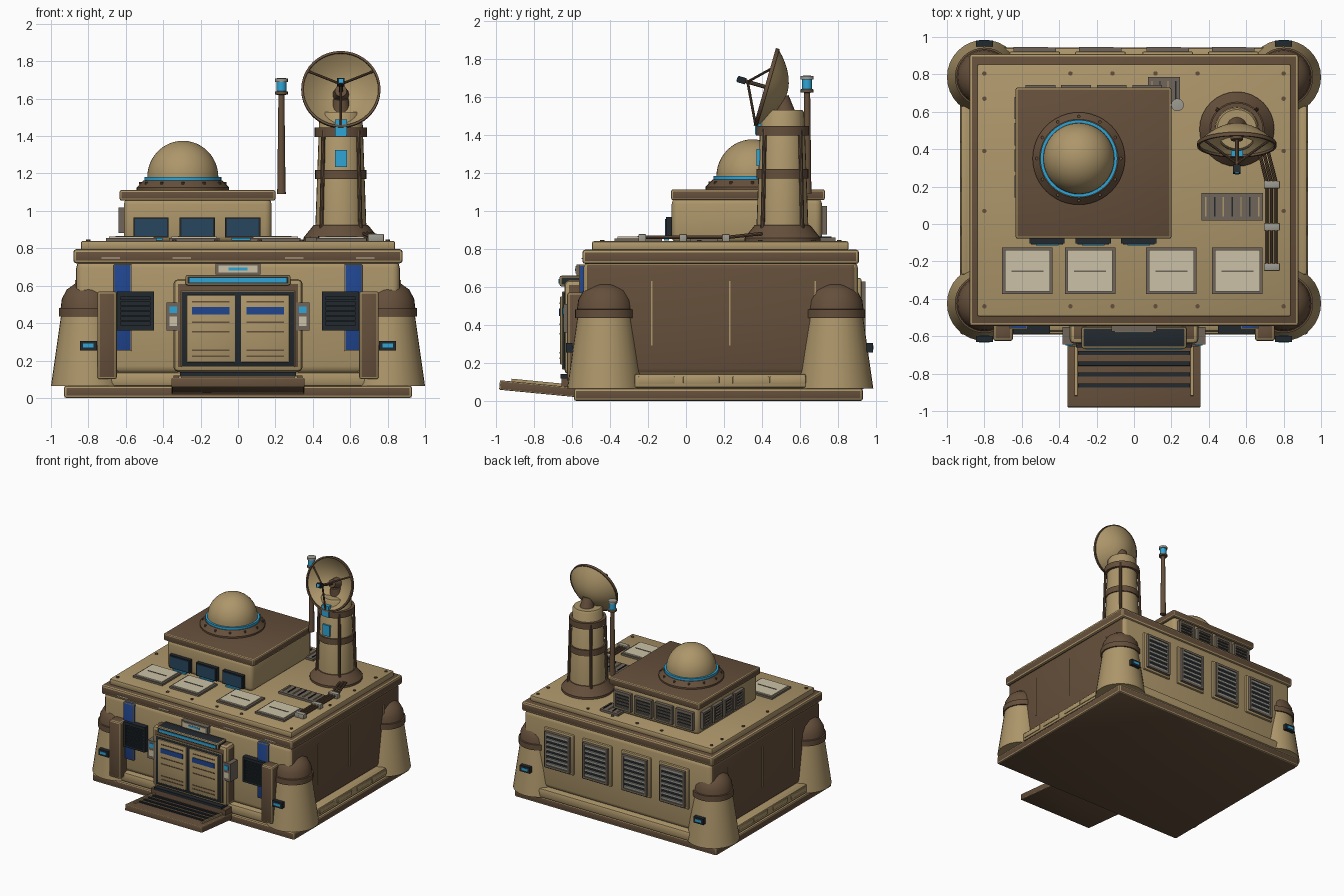
import bpy, bmesh, math
from mathutils import Vector, Matrix

if "Cube" in bpy.data.objects:
    bpy.data.objects.remove(bpy.data.objects["Cube"])

# ---- palette (sRGB hex -> linear) ----
def material(name, hexa):
    c = [int(hexa[i:i + 2], 16) / 255 for i in (0, 2, 4)]
    m = bpy.data.materials.new(name)
    m.diffuse_color = [((v + 0.055) / 1.055) ** 2.4 if v > 0.04 else v / 12.92 for v in c] + [1]
    m.use_nodes = True
    m.node_tree.nodes["Principled BSDF"].inputs["Base Color"].default_value = m.diffuse_color
    return m

MATS = {n: material(n, h) for n, h in dict(
    tan='AD966A', brown='654F3B', dark='22282D', cream='CBC1A6', grey_brown='70665A',
    cyan='2FA5D6', blue='20458F', window='28465F', light_grey='9C9B92').items()}
KEYS = list(MATS)

# ---- helpers ----
def finish(name, bm, angle=35):
    bmesh.ops.recalc_face_normals(bm, faces=bm.faces)
    me = bpy.data.meshes.new(name)
    bm.to_mesh(me)
    bm.free()
    for m in MATS.values():
        me.materials.append(m)
    me.shade_smooth()
    me.set_sharp_from_angle(angle=math.radians(angle))
    ob = bpy.data.objects.new(name, me)
    bpy.context.collection.objects.link(ob)
    return ob

def boxes(name, items, bevel=0, mat=None, segs=2):
    """items: (x0, x1, y0, y1, z0, z1, colour)"""
    bm = bmesh.new()
    for x0, x1, y0, y1, z0, z1, col in items:
        M = Matrix.Translation(((x0 + x1) / 2, (y0 + y1) / 2, (z0 + z1) / 2)) @ \
            Matrix.Diagonal((x1 - x0, y1 - y0, z1 - z0, 1))
        vs = bmesh.ops.create_cube(bm, size=1, matrix=M)['verts']
        for f in {f for v in vs for f in v.link_faces}:
            f.material_index = KEYS.index(col)
    if bevel:
        bmesh.ops.bevel(bm, geom=bm.edges[:], offset=bevel, segments=segs, profile=0.5, affect='EDGES')
    if mat:
        bm.transform(mat)
    return finish(name, bm)

def lathe(name, prof, cols, loc, seg=32, rot=None):
    """spin an (r, z) profile; cols gives one colour, or one per profile segment"""
    bm = bmesh.new()
    rings = [[bm.verts.new((r * math.cos(a), r * math.sin(a), z))
              for a in [2 * math.pi * i / seg for i in range(seg)]] for r, z in prof]
    for k in range(len(prof) - 1):
        col = cols if isinstance(cols, str) else cols[k]
        for i in range(seg):
            j = (i + 1) % seg
            bm.faces.new((rings[k][i], rings[k][j], rings[k + 1][j], rings[k + 1][i])).material_index = KEYS.index(col)
    bmesh.ops.remove_doubles(bm, verts=bm.verts[:], dist=1e-5)
    bm.transform(Matrix.Translation(loc) @ (rot or Matrix()))
    return finish(name, bm)

def rod(name, p, q, r0, col, r1=None, seg=10):
    p, q = Vector(p), Vector(q)
    rot = (q - p).to_track_quat('Z', 'Y').to_matrix().to_4x4()
    L = (q - p).length
    r1 = r0 if r1 is None else r1
    return lathe(name, [(0, 0), (r0, 0), (r1, L), (0, L)], col, p, seg, rot)

def vent(name, loc, turn, w, h, frame, back, slat, n=6, d=0.04):
    """louvred panel facing -y, turned about z, sunk slightly in the wall"""
    f = 0.018
    it = [(-w / 2 + f / 2, w / 2 - f / 2, -d * 0.4, 0.01, -h / 2 + f / 2, h / 2 - f / 2, back)]
    for s in (-1, 1):
        it.append((s * w / 2 - f / 2, s * w / 2 + f / 2, -d, 0.01, -h / 2 - f / 2, h / 2 + f / 2, frame))
        it.append((-w / 2, w / 2, -d, 0.01, s * h / 2 - f / 2, s * h / 2 + f / 2, frame))
    for i in range(n):
        z = -h / 2 + h * (i + 0.5) / n
        it.append((-w / 2, w / 2, -d * 0.8, 0, z - h / n * 0.22, z + h / n * 0.22, slat))
    boxes(name, it, mat=Matrix.Translation(loc) @ Matrix.Rotation(turn, 4, 'Z'))

# ---- main hull ----
boxes('base_slab', [(-.93, .93, -.59, .93, 0, .065, 'brown')], .012)
boxes('plinth', [(-.91, .91, -.575, .945, .06, .14, 'tan')], .02)
body = boxes('main_body', [(-.865, .865, -.54, .905, .13, .735, 'tan')], .04, segs=3)
for f in body.data.polygons:
    if abs(f.normal.x) > .8:
        f.material_index = KEYS.index('brown')
boxes('cornice', [(-.88, .88, -.545, .91, .72, .795, 'brown')], .015)
boxes('roof_slab', [(-.84, .84, -.495, .855, .79, .84, 'tan')], .012)
boxes('cornice_strips', [(x - .05, x + .05, -.549, -.54, .745, .752, 'cream') for x in (-.68, -.3, .3, .68)])
for i, x in enumerate((-.8, -.34, -.115, .115, .34, .8)):
    for y in (-.44, .805):
        rod('roof_rivet', (x, y, .835), (x, y, .846), .012, 'brown')
for y in (.07, .39, .67):
    for s in (-1, 1):
        rod('roof_rivet', (s * .8, y, .835), (s * .8, y, .846), .012, 'brown')

# ---- corner towers with lamps ----
for sx in (-1, 1):
    for y, d in ((-.425, -1), (.785, 1)):
        x = sx * .8
        lathe('corner_tower', [(0, .065), (.2, .065), (.147, .435), (.158, .435), (.158, .48), (.148, .482),
                               (.142, .53), (.115, .58), (.07, .612), (0, .622)],
              ['tan'] * 2 + ['brown'] * 7, (x, y, 0))
        boxes('tower_lamp', [(x - .045, x + .045, y + d * .185 - .02, y + d * .185 + .012, .255, .305, 'dark'),
                             (x - .028, x + .028, y + d * .185 - .023, y + d * .185 + .015, .27, .29, 'cyan')])

# ---- side walls: seams and plinth plates ----
for s in (-1, 1):
    boxes('side_seams', [(s * .867 - .004, s * .867 + .004, y - .004, y + .004, .29, .63, 'tan')
                         for y in (-.18, .23, .68)])
    boxes('side_ledge', [(s * .905 - .02, s * .905 + .02, -.27, .63, .07, .14, 'tan')], .008)
    boxes('side_plates', [(s * .925 - .006, s * .925 + .006, y, y + .19, .09, .128, 'tan')
                          for y in (-.25, -.015, .245, .44)], .004)

# ---- front wall fittings ----
for s in (-1, 1):
    boxes('front_pylon', [(s * .7 - .052, s * .7 + .052, -.625, -.53, .1, .57, 'brown')], .012)
    boxes('blue_stripe', [(s * .617 - .048, s * .617 + .048, -.562, -.53, .25, .715, 'blue')], .005)
    vent('front_vent', (s * .548, -.55, .465), 0, .18, .19, 'dark', 'dark', 'dark', 7, .035)
    boxes('keypad', [(s * .345 - .036, s * .345 + .036, -.645, -.55, .36, .51, 'grey_brown'),
                     (s * .345 - .02, s * .345 + .02, -.65, -.64, .455, .49, 'cyan'),
                     (s * .345 - .02, s * .345 + .02, -.648, -.64, .385, .435, 'cream')])
    # door leaf with plates
    c = s * .145
    boxes('door_leaf', [(c - .13, c + .13, -.662, -.6, .19, .55, 'tan')], .006)
    boxes('door_plates', [(c - .1, c + .1, -.667, -.66, .445, .485, 'blue')] +
          [(c - .1, c + .1, -.665, -.66, z, z + .008, 'brown') for z in (.51, .4, .35, .25, .22)])
boxes('door_surround', [(-.345, .345, -.64, -.52, .14, .635, 'brown')], .025)
boxes('door_inner_frame', [(-.305, .305, -.652, -.6, .165, .575, 'dark')], .006)
boxes('door_canopy', [(-.28, .28, -.665, -.55, .602, .658, 'dark')], .01)
boxes('canopy_light', [(-.26, .26, -.67, -.66, .618, .64, 'cyan')])
boxes('door_sign', [(-.12, .12, -.575, -.53, .66, .718, 'grey_brown'),
                    (-.105, .105, -.58, -.57, .67, .708, 'cream'),
                    (-.05, .05, -.583, -.575, .682, .697, 'cyan')])
boxes('door_sill', [(-.345, .345, -.655, -.55, .065, .12, 'brown'), (-.31, .31, -.66, -.55, .118, .14, 'dark')])

# ---- ramp, sloping plate with treads and side rails ----
slope = Matrix.Translation((0, -.58, .07)) @ Matrix.Rotation(math.radians(-5.5), 4, 'X')
boxes('ramp', [(-.355, .355, -.4, .02, -.05, 0, 'brown')], .006, slope)
boxes('ramp_treads', [(-.3, .3, y - .011, y + .011, -.01, .008, 'dark') for y in
                      (-.05, -.11, -.168, -.226, -.285)], 0, slope)
boxes('ramp_rails', [(s * .31 - .007, s * .31 + .007, -.34, -.03, 0, .014, 'tan') for s in (-1, 1)], 0, slope)

# ---- back wall vents ----
for x in (-.53, -.18, .18, .53):
    boxes('back_vent_mount', [(x - .135, x + .135, .89, .922, .31, .645, 'tan')], .008)
    vent('back_vent', (x, .915, .478), math.pi, .21, .28, 'grey_brown', 'dark', 'light_grey', 7, .03)

# ---- upper room with windows, vents and dome ----
boxes('upper_room', [(-.61, .18, -.075, .715, .83, 1.07, 'tan')], .035, segs=3)
boxes('upper_roof', [(-.633, .2, -.078, .73, 1.055, 1.112, 'brown')], .01)
for x in (-.465, -.218, .025):
    boxes('upper_window', [(x - .094, x + .094, -.105, -.06, .858, .966, 'dark'),
                           (x - .085, x + .085, -.11, -.1, .867, .957, 'window')])
    boxes('window_sill_light', [(x - .06, x + .06, -.115, -.09, .843, .855, 'cyan')])
for i in range(4):
    vent('upper_back_vent', (-.5 + i * .19, .712, .95), math.pi, .14, .13, 'grey_brown', 'dark', 'grey_brown', 5, .03)
    vent('upper_side_vent', (-.608, .2 + i * .14, .95), -math.pi / 2, .1, .12, 'grey_brown', 'dark', 'grey_brown', 5, .03)
lathe('dome_ring', [(0, 1.105), (.247, 1.105), (.247, 1.125), (.21, 1.163), (.206, 1.163), (.206, 1.182), (.19, 1.182)],
      ['brown'] * 4 + ['cyan'] * 2, (-.295, .35, 0), 48)
lathe('roof_dome', [(.19 * math.cos(t * math.pi / 24), 1.18 + .195 * math.sin(t * math.pi / 24)) for t in range(13)],
      'tan', (-.295, .35, 0), 48)
for i in range(12):
    a = i * math.pi / 6
    p = Vector((-.295 + .225 * math.cos(a), .35 + .225 * math.sin(a), 1.14))
    rod('dome_bolt', p, p + Vector((0, 0, .014)), .008, 'brown')

# ---- roof hatches, grilles and pipes ----
for x in (-.57, -.235, .2, .553):
    boxes('roof_hatch', [(x - .135, x + .135, -.375, -.125, .835, .855, 'grey_brown'),
                         (x - .12, x + .12, -.36, -.14, .85, .864, 'cream'),
                         (x - .085, x + .085, -.256, -.248, .86, .867, 'grey_brown')])
for x0, x1, y0, y1, n in ((.36, .69, .02, .165, 7), (.075, .245, .64, .785, 4)):
    w = (x1 - x0) / n
    boxes('roof_grille', [(x0, x1, y0, y1, .835, .858, 'grey_brown')] +
          [(x0 + w * (i + .42), x0 + w * (i + .58), y0 + .02, y1 - .02, .85, .865, 'dark' if i % 2 else 'tan') for i in range(n)])
for dx in (-.024, 0, .024):
    pts = [(.69 + dx, .40, .88), (.735 + dx, .22, .86), (.735 + dx, -.25, .86)]
    for p, q in zip(pts, pts[1:]):
        rod('roof_pipe', p, q, .009, 'brown', seg=8)
boxes('pipe_clamps', [(.695, .78, y - .02, y + .02, .835, .877, 'light_grey') for y in (.21, -.015, -.23)], .004)

# ---- dish tower ----
T = Vector((.55, .507, 0))
lathe('tower_foot', [(0, .835), (.2, .835), (.2, .857), (.145, .925), (0, .925)], 'brown', T)
lathe('tower_column', [(.137, .9), (.115, 1.515), (.105, 1.53), (0, 1.53)], 'tan', T)
for z0, z1, r in ((1.17, 1.22, .137), (1.395, 1.445, .14)):
    lathe('tower_band', [(.1, z0), (r, z0), (r, z1), (.1, z1)], 'brown', T)
for i in range(4):
    a = math.pi / 4 + i * math.pi / 2
    o = Vector((math.cos(a), math.sin(a), 0))
    rod('tower_strut', T + o * .148 + Vector((0, 0, .9)), T + o * .132 + Vector((0, 0, 1.43)), .011, 'brown')
boxes('tower_lights', [(.518, .582, .372, .42, 1.235, 1.325, 'cyan'), (.518, .582, .362, .42, 1.4, 1.49, 'cyan')])

# ---- dish ----
n = Vector((0, -.961, .277))
C = Vector((.55, .42, 1.65))
R = n.to_track_quat('Z', 'Y').to_matrix().to_4x4()
curve = [(.207 * k / 8, -.105 * (1 - (k / 8) ** 2)) for k in range(9)]
lathe('dish', curve + [(r, z - .012) for r, z in reversed(curve)], 'tan', C, 40, R)
lathe('dish_rim', [(.2, .006), (.212, .006), (.212, -.014), (.2, -.014), (.2, .006)], 'brown', C, 40, R)
tip = C + n * .13
rod('dish_hub', C - n * .11, C - n * .03, .045, 'brown', .032, 16)
rod('feed_mast', C - n * .1, tip, .011, 'brown')
for a in (math.radians(30), math.radians(150), math.radians(270)):
    rim = C + R.to_3x3() @ Vector((.2 * math.cos(a), .2 * math.sin(a), 0))
    rim.z = 2 * C.z - rim.z if (R.to_3x3() @ Vector((0, 1, 0))).z < 0 else rim.z
    rod('feed_strut', rim, tip - n * .03, .007, 'brown', seg=8)
boxes('feed_head', [(-.02, .02, -.017, .017, -.02, .025, 'dark'), (-.011, .011, -.011, .011, .02, .028, 'cyan')],
      0, Matrix.Translation(tip) @ R)
rod('dish_knuckle', (.55, .52, 1.5), (.55, .5, 1.6), .06, 'brown', .04, 16)

# ---- beacon mast ----
lathe('beacon_mast', [(0, 1.09), (.024, 1.09), (.022, 1.12), (.016, 1.62), (.034, 1.622), (.034, 1.638), (.026, 1.64),
                      (.026, 1.69), (.034, 1.69), (.034, 1.708), (0, 1.712)],
      ['brown'] * 5 + ['light_grey', 'cyan'] + ['light_grey'] * 3, (.232, .637, 0), 16)
